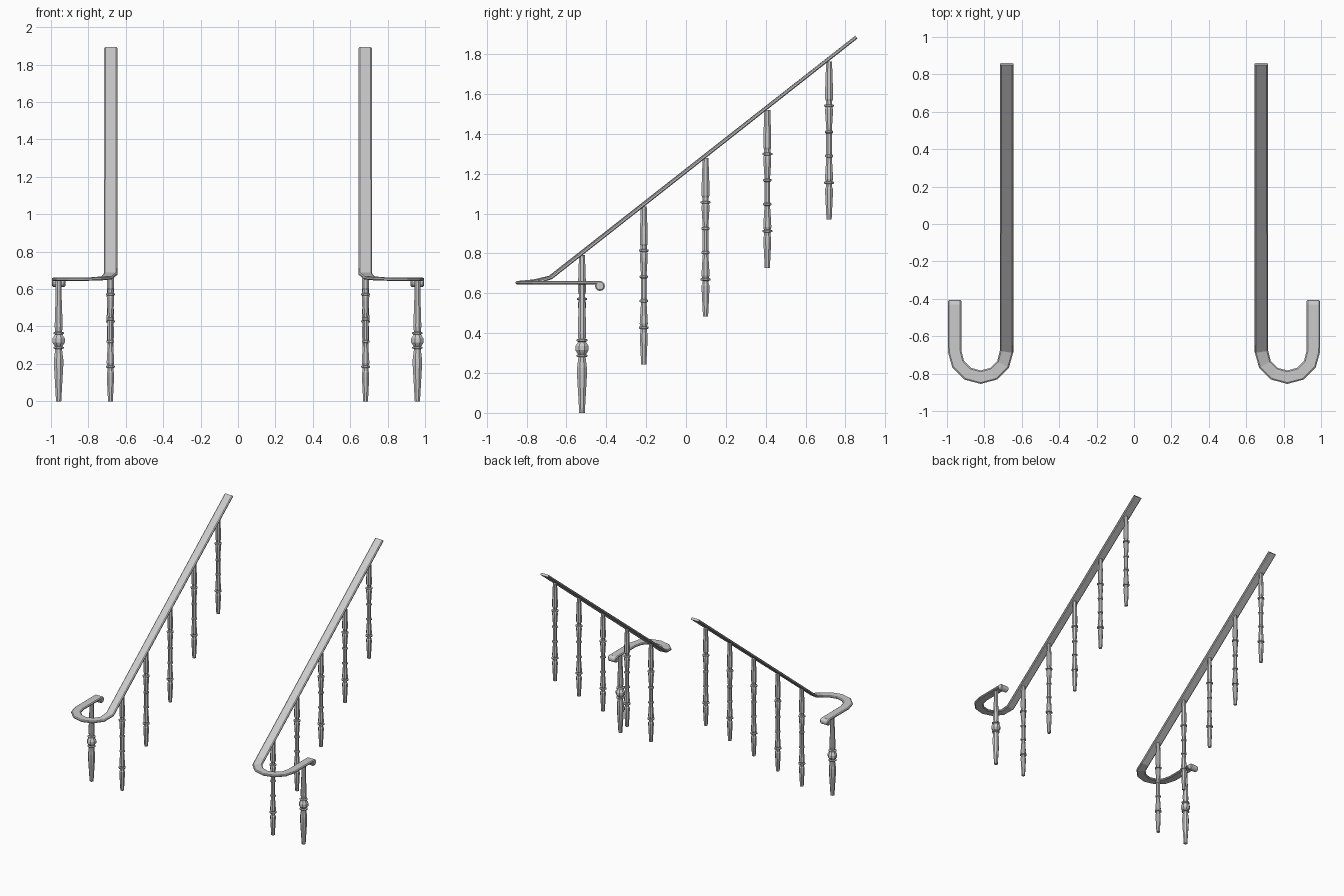
import bpy, bmesh, math
from mathutils import Vector

if "Cube" in bpy.data.objects:
    bpy.data.objects.remove(bpy.data.objects["Cube"])


def finish(name, bm):
    """Turn a bmesh into a flat-shaded object mirrored to the other side."""
    bmesh.ops.recalc_face_normals(bm, faces=bm.faces[:])
    me = bpy.data.meshes.new(name)
    bm.to_mesh(me)
    bm.free()
    ob = bpy.data.objects.new(name, me)
    bpy.context.collection.objects.link(ob)
    ob.modifiers.new("mirror", 'MIRROR').use_axis[0] = True
    return ob


def skin(bm, rings):
    """Bridge closed rings of points and cap both ends."""
    vs = [[bm.verts.new(p) for p in r] for r in rings]
    n = len(vs[0])
    for a, b in zip(vs, vs[1:]):
        for i in range(n):
            bm.faces.new((a[i], a[(i + 1) % n], b[(i + 1) % n], b[i]))
    bm.faces.new(vs[0])
    bm.faces.new(vs[-1])


def turned(name, profile, x, y, z, sides=8):
    """Lathe-turned post from (radius, height) pairs."""
    bm = bmesh.new()
    angles = [2 * math.pi * (i + 0.5) / sides for i in range(sides)]
    skin(bm, [[(x + r * math.cos(a), y + r * math.sin(a), z + h) for a in angles]
              for r, h in profile])
    return finish(name, bm)


# Handrail: straight slope, then a level U-turn outward
CX, CY, R = 0.82, -0.68, 0.139
path = [Vector((0.68, 0.855, 1.886)), Vector((0.681, CY, 0.680))]
drop = [0.661, 0.655, 0.653, 0.653, 0.653, 0.653]
for i, z in enumerate(drop, 1):
    a = math.pi + i * math.pi / 6
    path.append(Vector((CX + R * math.cos(a), CY + R * math.sin(a), z)))
path.append(Vector((0.959, -0.43, 0.653)))

section = [(-0.036, -0.004), (-0.029, -0.009), (0.029, -0.009), (0.036, -0.004),
           (0.036, 0.004), (0.029, 0.009), (-0.029, 0.009), (-0.036, 0.004)]
rings = []
for i, p in enumerate(path):
    d_in = (p - path[max(i - 1, 0)]).normalized()
    d_out = (path[min(i + 1, len(path) - 1)] - p).normalized()
    t = (d_in + d_out).normalized()
    side = t.cross(Vector((0, 0, 1))).normalized()
    up = side.cross(t)
    rings.append([p + side * u + up * v for u, v in section])
bm = bmesh.new()
skin(bm, rings)
finish("handrail", bm)

# Rolled scroll under the rail end
bm = bmesh.new()
scroll = [(0.923, 0.019), (0.929, 0.025), (0.989, 0.025), (0.995, 0.019)]
skin(bm, [[(x, -0.432 + r * math.cos(k * math.pi / 6), 0.637 + r * math.sin(k * math.pi / 6))
           for k in range(12)] for x, r in scroll])
finish("rail_scroll", bm)

# Balusters climbing the slope
baluster = [(0.014, 0), (0.021, 0.13), (0.021, 0.155), (0.017, 0.162), (0.017, 0.178),
            (0.027, 0.181), (0.027, 0.189), (0.018, 0.192), (0.022, 0.205), (0.021, 0.225),
            (0.015, 0.312), (0.022, 0.315), (0.022, 0.324), (0.016, 0.328),
            (0.016, 0.432), (0.022, 0.436), (0.022, 0.445), (0.015, 0.448),
            (0.021, 0.535), (0.021, 0.555), (0.018, 0.565), (0.027, 0.568),
            (0.027, 0.576), (0.017, 0.579), (0.017, 0.595), (0.021, 0.605),
            (0.021, 0.66), (0.016, 0.793)]
for i in range(5):
    turned(f"baluster_{i + 1}", baluster, 0.682, -0.522 + 0.31 * i, 0.2425 * i)

# Newel post with a ball, carrying the scroll end
newel = [(0.015, 0), (0.027, 0.19), (0.027, 0.225), (0.02, 0.275), (0.02, 0.28),
         (0.031, 0.283), (0.031, 0.29), (0.021, 0.294), (0.026, 0.3), (0.036, 0.315),
         (0.036, 0.335), (0.026, 0.35), (0.021, 0.357), (0.031, 0.361), (0.031, 0.368),
         (0.02, 0.372), (0.023, 0.40), (0.022, 0.44), (0.017, 0.57), (0.017, 0.648)]
turned("newel_post", newel, 0.959, -0.522, 0)
